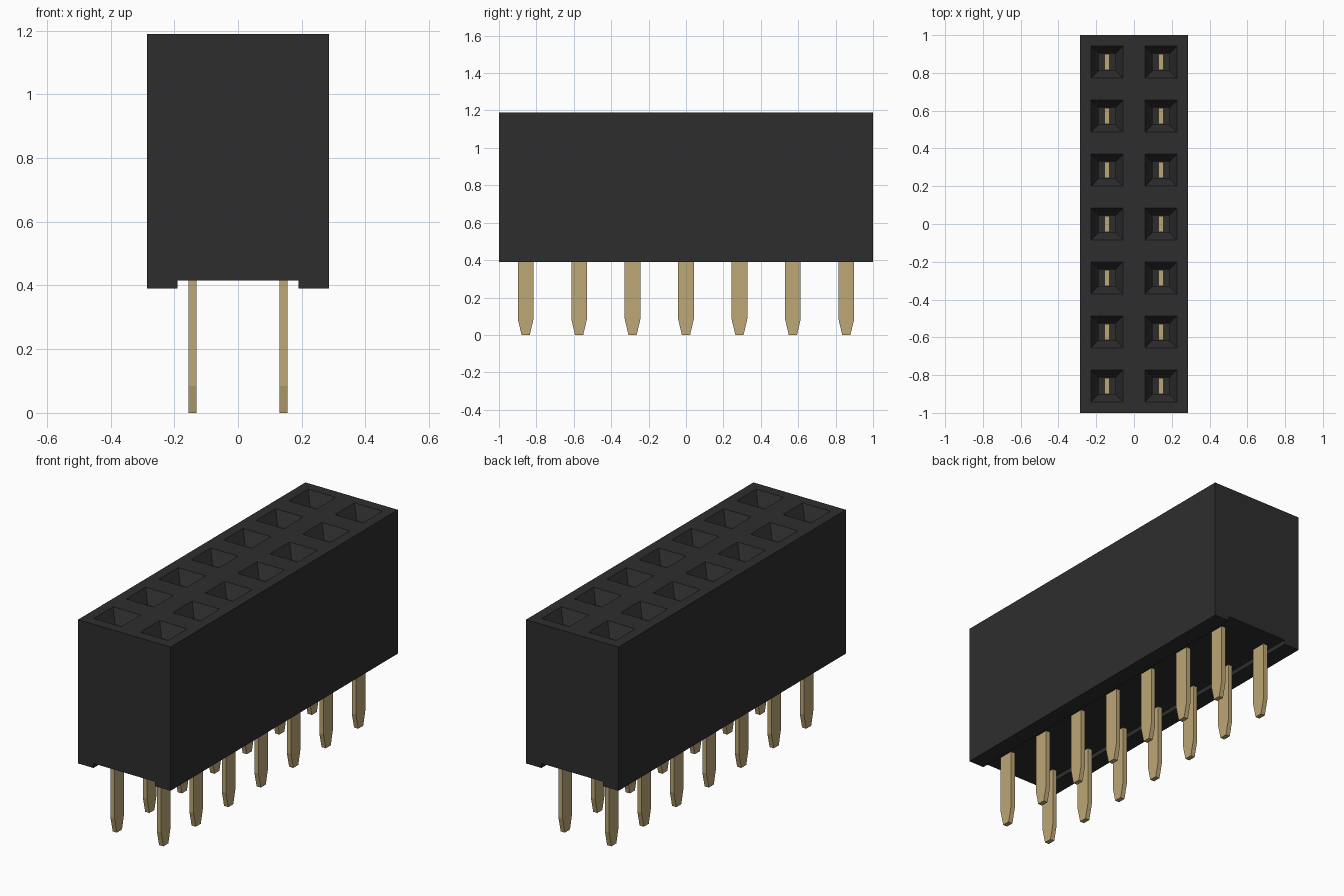
import bpy
import bmesh

if "Cube" in bpy.data.objects:
    bpy.data.objects.remove(bpy.data.objects["Cube"], do_unlink=True)

COLS, ROWS = 2, 7
PITCH = 2 / ROWS
SITES = [((c - 0.5) * PITCH, (r - (ROWS - 1) / 2) * PITCH)
         for c in range(COLS) for r in range(ROWS)]
HALF_X, TOP, BOTTOM, ROOF, RAIL = 0.285, 1.19, 0.39, 0.415, 0.19


def material(name, rgb):
    m = bpy.data.materials.new(name)
    m.use_nodes = True
    m.diffuse_color = (*rgb, 1)
    m.node_tree.nodes["Principled BSDF"].inputs["Base Color"].default_value = (*rgb, 1)
    return m


def add_prism(bm, profile, axis, start, end):
    """Extrude a flat profile along x or y."""
    def place(p, d):
        return (d, *p) if axis == "x" else (p[0], d, p[1])
    face = bm.faces.new([bm.verts.new(place(p, start)) for p in profile])
    out = bmesh.ops.extrude_face_region(bm, geom=[face])
    for v in out["geom"]:
        if isinstance(v, bmesh.types.BMVert):
            v.co = place((v.co.y, v.co.z) if axis == "x" else (v.co.x, v.co.z), end)


def add_socket(bm, x, y, levels):
    """Stack square rings of (half width, height) into a closed funnel."""
    corners = [(-1, -1), (1, -1), (1, 1), (-1, 1)]
    rings = [[bm.verts.new((x + i * h, y + j * h, z)) for i, j in corners]
             for h, z in levels]
    bm.faces.new(rings[0])
    bm.faces.new(rings[-1])
    for a, b in zip(rings, rings[1:]):
        for k in range(4):
            n = (k + 1) % 4
            bm.faces.new((a[k], a[n], b[n], b[k]))


def finish(bm, name, mat):
    bmesh.ops.recalc_face_normals(bm, faces=bm.faces[:])
    mesh = bpy.data.meshes.new(name)
    bm.to_mesh(mesh)
    bm.free()
    mesh.materials.append(mat)
    ob = bpy.data.objects.new(name, mesh)
    bpy.context.collection.objects.link(ob)
    return ob


black = material("black plastic", (0.027, 0.027, 0.027))
gold = material("gold metal", (0.51, 0.385, 0.18))

# Housing with a channel along the underside
half = [(HALF_X, TOP), (HALF_X, BOTTOM), (RAIL, BOTTOM), (RAIL, ROOF)]
bm = bmesh.new()
add_prism(bm, half + [(-x, z) for x, z in reversed(half)], "y", -1, 1)
housing = finish(bm, "housing", black)

# Funnel-shaped sockets cut into the top
bm = bmesh.new()
for x, y in SITES:
    add_socket(bm, x, y, [(0.045, 0.6), (0.045, TOP - 0.07),
                          (0.085, TOP), (0.085, TOP + 0.05)])
cutter = finish(bm, "socket_cutter", black)
cutter.hide_render = True
cut = housing.modifiers.new("sockets", "BOOLEAN")
cut.operation, cut.solver, cut.object = "DIFFERENCE", "EXACT", cutter
bpy.context.view_layer.objects.active = housing
bpy.ops.object.modifier_apply(modifier=cut.name)
bpy.data.objects.remove(cutter, do_unlink=True)

# Flat blade pins with tapered tips
side = [(0.022, 0), (0.042, 0.085), (0.042, 0.75)]
blade = side + [(-y, z) for y, z in reversed(side)]
for n, (x, y) in enumerate(SITES):
    bm = bmesh.new()
    add_prism(bm, [(y + py, z) for py, z in blade], "x", x - 0.013, x + 0.013)
    finish(bm, f"pin_{n + 1}", gold)
